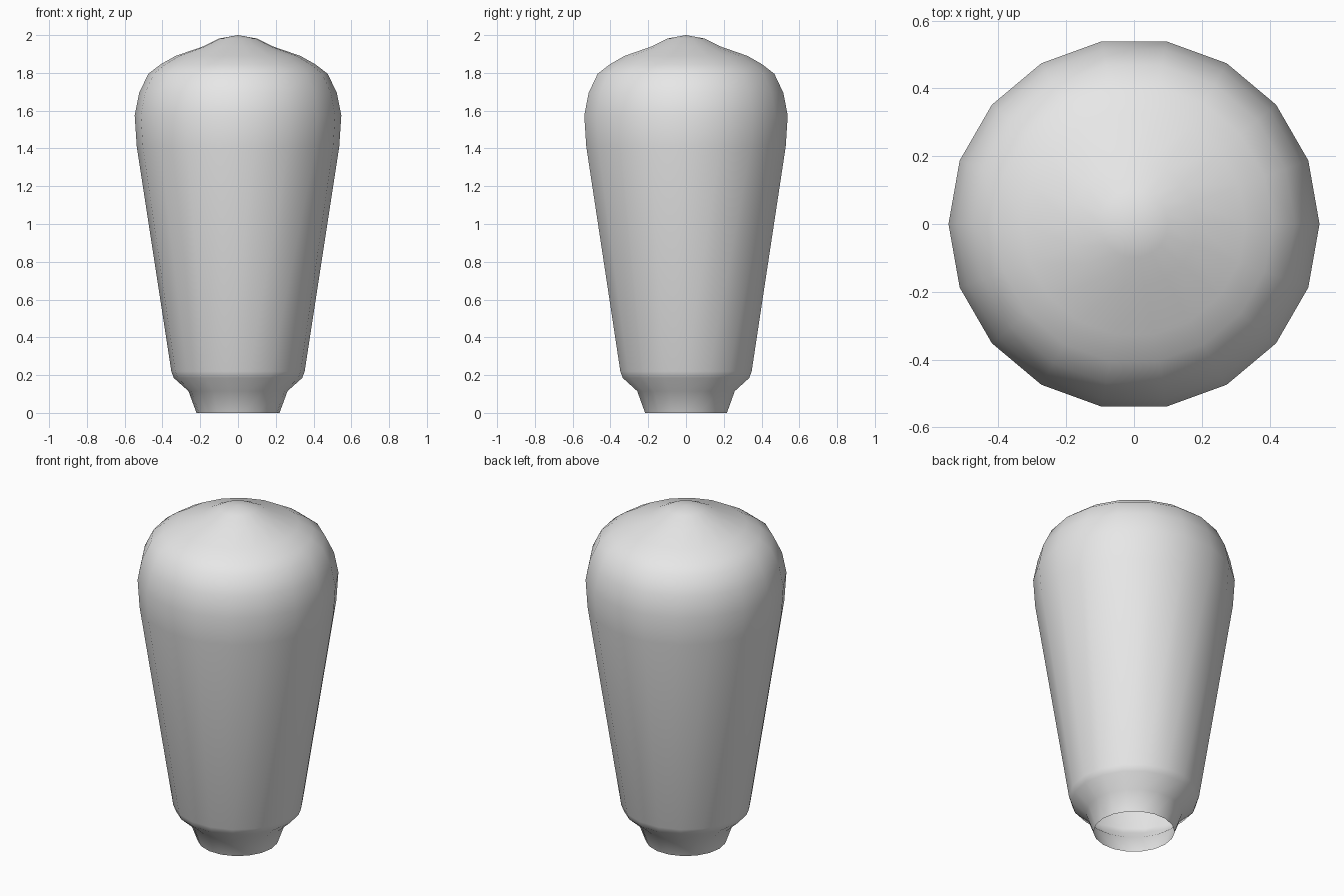
import bpy, bmesh
from math import cos, sin, tau

cube = bpy.data.objects.get("Cube")
if cube:
    bpy.data.objects.remove(cube, do_unlink=True)

SIDES = 18

# Single plain grey
grey = bpy.data.materials.new("plain_grey")
grey.use_nodes = True
colour = (0.8, 0.8, 0.8, 1)
grey.diffuse_color = colour
grey.node_tree.nodes["Principled BSDF"].inputs["Base Color"].default_value = colour

# Outline as (radius, height): open neck, shoulder, tapered body, domed crown
profile = [(0.22, 0), (0.262, 0.115), (0.34, 0.185), (0.353, 0.22),
           (0.536, 1.41), (0.547, 1.575), (0.523, 1.695), (0.475, 1.795),
           (0.41, 1.845), (0.33, 1.89), (0.185, 1.94), (0.1, 1.982)]


def lathe(name, outline, tip_height):
    """Spin the outline round z and close it with a fan at the tip."""
    bm = bmesh.new()
    rings = [[bm.verts.new((r * cos(tau * i / SIDES), r * sin(tau * i / SIDES), z))
              for i in range(SIDES)] for r, z in outline]
    tip = bm.verts.new((0, 0, tip_height))
    for i in range(SIDES):
        j = (i + 1) % SIDES
        for low, high in zip(rings, rings[1:]):
            bm.faces.new((low[i], low[j], high[j], high[i]))
        bm.faces.new((rings[-1][i], rings[-1][j], tip))
    for face in bm.faces:
        face.smooth = True
    mesh = bpy.data.meshes.new(name)
    bm.to_mesh(mesh)
    bm.free()
    mesh.materials.append(grey)
    obj = bpy.data.objects.new(name, mesh)
    bpy.context.collection.objects.link(obj)
    return obj


# Hollow tapered shell, open at the foot
lathe("bulb_shell", profile, 2.0)
